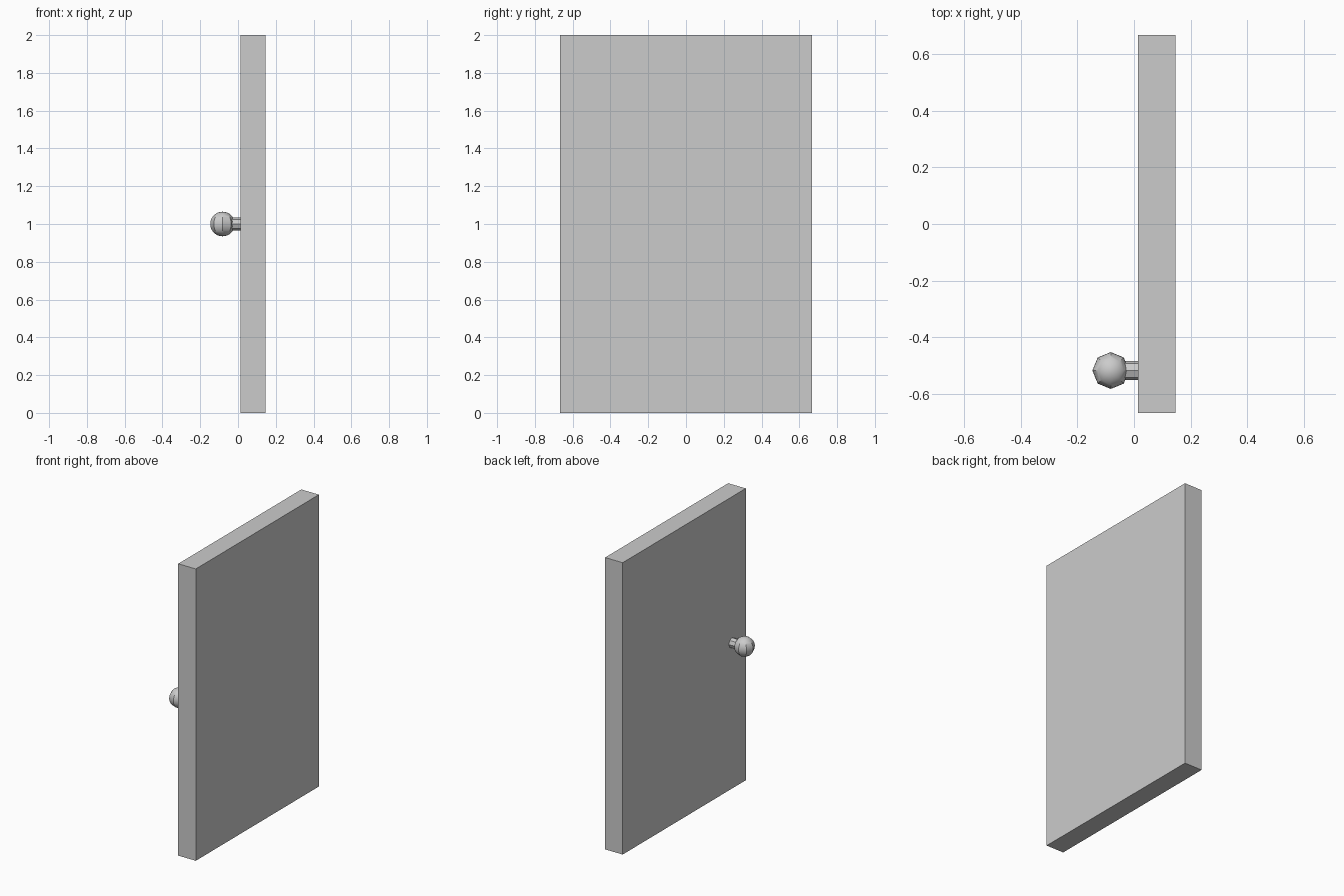
import bpy
from math import pi, radians

if "Cube" in bpy.data.objects:
    bpy.data.objects.remove(bpy.data.objects["Cube"])

KNOB = (-0.082, -0.517, 1.0)

# Door panel: plain slab
bpy.ops.mesh.primitive_cube_add(size=1, location=(0.08, 0, 1))
panel = bpy.context.object
panel.name = "door_panel"
panel.scale = (0.133, 1.333, 2)
bpy.ops.object.transform_apply(location=False, rotation=False, scale=True)

# Octagonal stem joining knob and panel
x0, x1 = KNOB[0], 0.014
bpy.ops.mesh.primitive_cylinder_add(vertices=8, radius=0.034, depth=x1 - x0,
                                    location=((x0 + x1) / 2, KNOB[1], KNOB[2]),
                                    rotation=(0, pi / 2, 0))
bpy.context.object.name = "knob_stem"

# Eight-sided round knob
bpy.ops.mesh.primitive_uv_sphere_add(segments=8, ring_count=16, radius=0.065,
                                     location=KNOB)
bpy.context.object.name = "door_knob"
bpy.ops.object.shade_smooth_by_angle(angle=radians(30))
